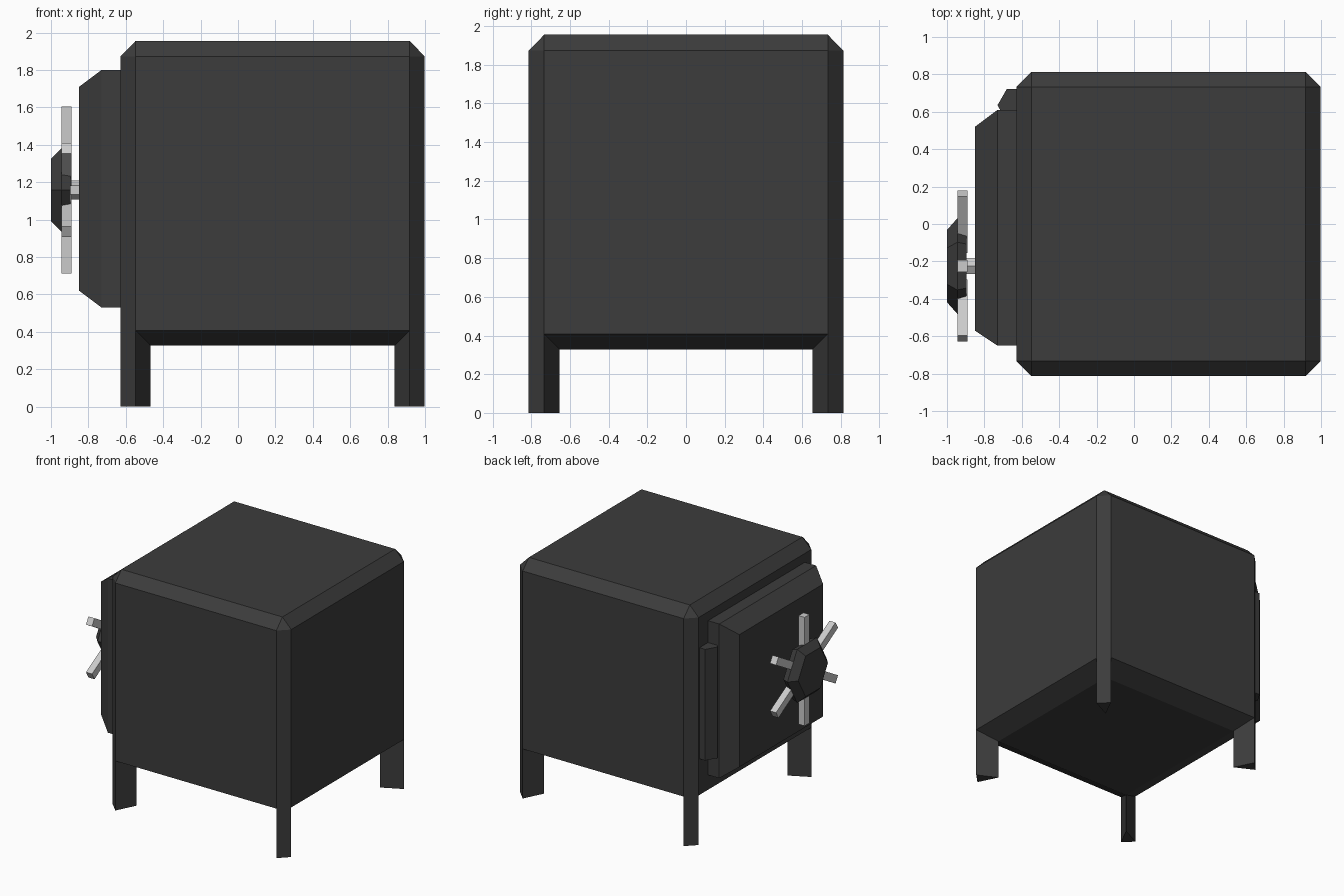
import bpy, bmesh
from math import cos, sin, pi
from mathutils import Matrix, Vector

if "Cube" in bpy.data.objects:
    bpy.data.objects.remove(bpy.data.objects["Cube"])


def material(name, value):
    m = bpy.data.materials.new(name)
    m.diffuse_color = (value, value, value, 1)
    m.use_nodes = True
    m.node_tree.nodes["Principled BSDF"].inputs["Base Color"].default_value = m.diffuse_color
    return m


dark = material("dark_iron", 0.045)
steel = material("light_steel", 0.6)


def hull(name, points, mat):
    """Flat-faced convex solid around the given points."""
    bm = bmesh.new()
    for p in points:
        bm.verts.new(p)
    bmesh.ops.convex_hull(bm, input=bm.verts[:])
    bmesh.ops.dissolve_limit(bm, angle_limit=0.01, verts=bm.verts[:], edges=bm.edges[:])
    bmesh.ops.recalc_face_normals(bm, faces=bm.faces[:])
    me = bpy.data.meshes.new(name)
    bm.to_mesh(me)
    bm.free()
    me.materials.append(mat)
    ob = bpy.data.objects.new(name, me)
    bpy.context.collection.objects.link(ob)
    return ob


CX, H, C = 0.185, 0.813, 0.08      # body centre, half width, chamfer
SIGNS = [(sx, sy) for sx in (-1, 1) for sy in (-1, 1)]


def corner(sx, sy, ix, iy, z):
    return (CX + sx * (H - ix), sy * (H - iy), z)


# Chamfered body, bottom edge with the wider slope
pts = []
for s in SIGNS:
    pts.append(corner(*s, C, C, 1.955))
    for z in (1.873, 0.408):
        pts += [corner(*s, 0, C, z), corner(*s, C, 0, z)]
    pts.append(corner(*s, 2 * C, 2 * C, 0.327))
hull("safe_body", pts, dark)

# Triangular legs under the chamfered corners
for i, s in enumerate(SIGNS):
    hull(f"leg_{i + 1}",
         [corner(*s, a, b, z) for z in (0, 0.408) for a, b in ((0, C), (C, 0))]
         + [corner(*s, 2 * C, 2 * C, z) for z in (0, 0.327)], dark)

# Raised door with sloped rim
door = []
for x, y0, y1, z0, z1 in ((-0.62, -0.65, 0.61, 0.53, 1.80),
                          (-0.73, -0.65, 0.61, 0.53, 1.80),
                          (-0.85, -0.57, 0.52, 0.62, 1.71)):
    door += [(x, y, z) for y in (y0, y1) for z in (z0, z1)]
hull("door", door, dark)

# Six-sided hinge barrel
hull("hinge", [(-0.63 + 0.1 * cos(k * pi / 3), 0.635 + 0.1 * sin(k * pi / 3), z)
               for k in range(6) for z in (0.705, 1.62)], dark)

# Wheel: hub, axle and six spokes around the x axis
WY, WZ = -0.225, 1.158


def hex_rings(rings, start=0.0):
    return [(x, WY + r * cos(start + k * pi / 3), WZ + r * sin(start + k * pi / 3))
            for x, r in rings for k in range(6)]


hull("wheel_hub", hex_rings([(-1.0, 0.193), (-0.945, 0.255), (-0.895, 0.235)]), dark)
hull("wheel_axle", hex_rings([(-0.91, 0.05), (-0.84, 0.05)], pi / 6), steel)
for k in range(6):
    rot = Matrix.Rotation(k * pi / 3, 3, 'X')
    hull(f"wheel_spoke_{k + 1}",
         [rot @ Vector((x, y, z)) + Vector((0, WY, WZ))
          for x in (-0.945, -0.89) for y in (-0.032, 0.032) for z in (0.1, 0.447)], steel)
